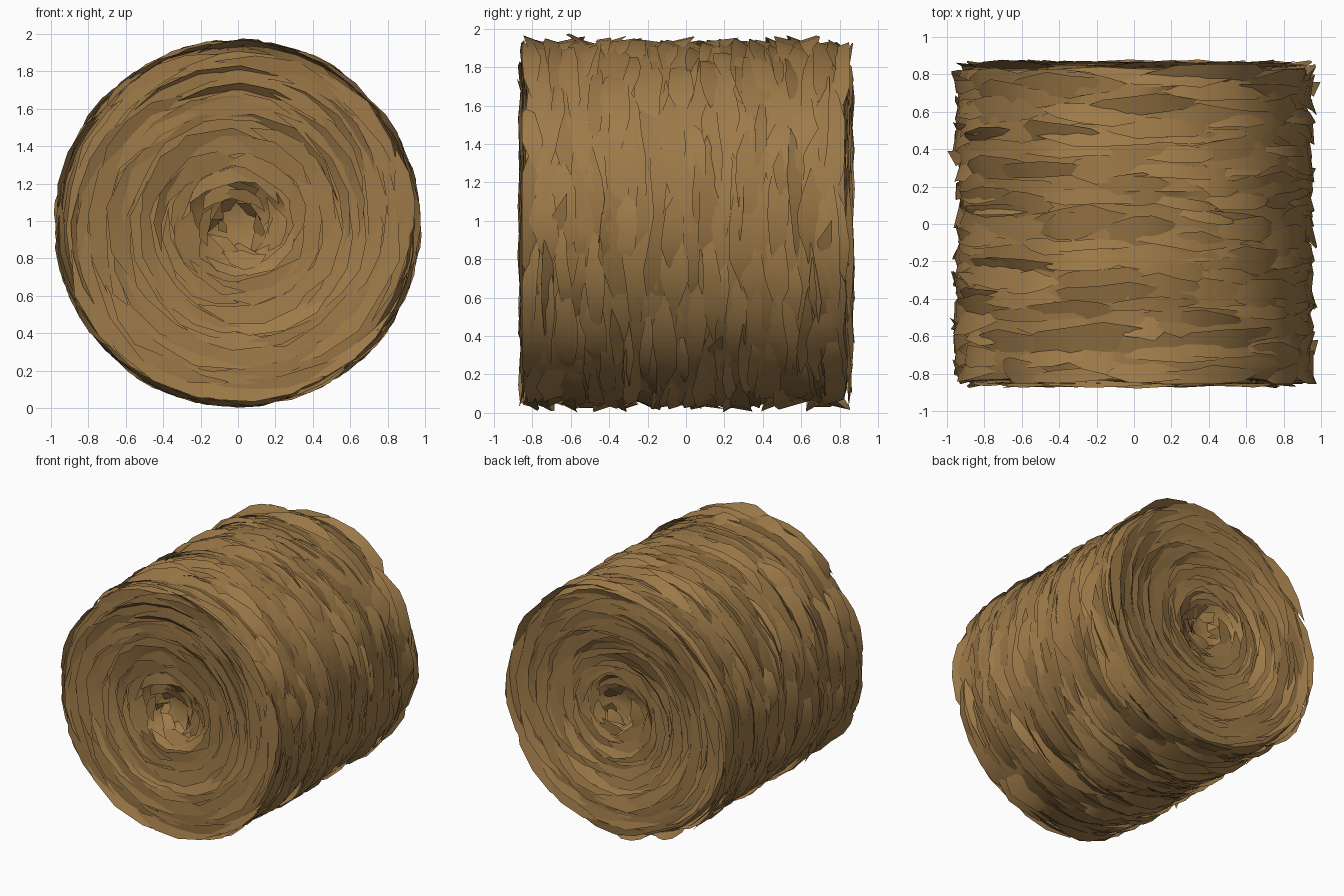
import bpy
import bmesh
import math
import random
from mathutils import Vector

random.seed(7)
rnd = random.uniform
RADIUS, HALF, CENTRE = 0.94, 0.83, 0.985

cube = bpy.data.objects.get("Cube")
if cube:
    bpy.data.objects.remove(cube, do_unlink=True)

straw_mat = bpy.data.materials.new("golden straw")
straw_mat.use_nodes = True
colour = (0.34, 0.195, 0.066, 1)
straw_mat.diffuse_color = colour
straw_mat.node_tree.nodes["Principled BSDF"].inputs["Base Color"].default_value = colour


def polar(angle, radius, y):
    """Point around the roll axis, which runs along y."""
    return Vector((radius * math.cos(angle), y, CENTRE + radius * math.sin(angle)))


def finish(bm, name, angle):
    mesh = bpy.data.meshes.new(name)
    bm.to_mesh(mesh)
    bm.free()
    mesh.materials.append(straw_mat)
    obj = bpy.data.objects.new(name, mesh)
    bpy.context.collection.objects.link(obj)
    bpy.ops.object.select_all(action="DESELECT")
    obj.select_set(True)
    bpy.context.view_layer.objects.active = obj
    bpy.ops.object.shade_smooth_by_angle(angle=math.radians(angle))
    return obj


def blade(bm, left_edge, right_edge, outward):
    """Strip between two edge paths, pointed at both ends."""
    left = [bm.verts.new(p) for p in left_edge]
    right = [bm.verts.new(p) for p in right_edge[1:-1]]
    right = [left[0]] + right + [left[-1]]
    for i in range(len(left) - 1):
        ring = [left[i], left[i + 1], right[i + 1], right[i]]
        face = bm.faces.new(list(dict.fromkeys(ring)))
        face.normal_update()
        if face.normal.dot(outward(face.calc_center_median())) < 0:
            face.normal_flip()


def away_from_axis(p):
    return Vector((p.x, 0, p.z - CENTRE))


# Solid roll: lathed profile with dished, stepped ends
end = [(0.1, HALF - 0.13), (0.2, HALF - 0.08), (0.27, HALF - 0.01),
       (0.45, HALF - 0.02), (0.65, HALF), (0.82, HALF + 0.01), (0.92, HALF)]
rows = 18
wall = [(RADIUS + (0.012 if i % 2 else -0.012), HALF * (1 - 2 * i / rows))
        for i in range(1, rows)]
profile = end + wall + [(r, -y) for r, y in reversed(end)]
sides = 28
bm = bmesh.new()
rings = []
for r, y in profile:
    rings.append([bm.verts.new(polar(math.tau * (k + rnd(-0.2, 0.2)) / sides,
                                     r + rnd(-0.012, 0.012), y + rnd(-0.012, 0.012)))
                  for k in range(sides)])
for a, b in zip(rings, rings[1:]):
    for k in range(sides):
        n = (k + 1) % sides
        bm.faces.new((a[k], a[n], b[n], b[k]))
bm.faces.new(rings[0])
bm.faces.new(rings[-1])
bmesh.ops.recalc_face_normals(bm, faces=bm.faces)
finish(bm, "rolled_bale_core", 40)

# Straw wrapped round the outside, each blade tipped like a shingle
bm = bmesh.new()
bands = 20
for band in range(bands):
    for k in range(15):
        start = math.tau * (k + rnd(0, 0.9)) / 15
        span = rnd(0.4, 0.95)
        y = HALF * (2 * (band + rnd(0.1, 0.9)) / bands - 1)
        width, drift = rnd(0.03, 0.085), rnd(-0.06, 0.06)
        tip, lift = rnd(-0.028, 0.028), rnd(0.0, 0.016)
        steps = 5
        left, right = [], []
        for i in range(steps + 1):
            t = i / steps
            bulge = math.sin(math.pi * t) ** 0.7 if 0 < t < 1 else 0
            a = start + span * t + rnd(-0.03, 0.03)
            base = RADIUS - 0.012 + (0.024 + lift) * bulge
            for path, side in ((left, 1), (right, -1)):
                edge = y + drift * (t - 0.5) + side * width * bulge * rnd(0.7, 1.2)
                edge = max(-HALF - 0.025, min(HALF + 0.025, edge))
                path.append(polar(a, base + side * tip * bulge, edge))
        blade(bm, left, right, away_from_axis)
finish(bm, "wrapped_straw", 35)

# Straw winding round both ends in loose spiral layers
bm = bmesh.new()
for face in (-1, 1):
    for layer in range(10):
        ring_radius = 0.17 + 0.079 * layer
        count = 5 + layer
        for k in range(count):
            start = math.tau * (k + rnd(0, 0.8)) / count
            span = rnd(0.75, 1.3) * min(1.5, 0.72 / ring_radius)
            radius = ring_radius + rnd(-0.03, 0.03)
            width, drift = rnd(0.025, 0.07), rnd(0.0, 0.07)
            tip = rnd(-0.006, 0.028)
            depth = HALF + 0.012 - 0.06 * max(0, 1 - ring_radius / 0.32)
            steps = 4
            left, right = [], []
            for i in range(steps + 1):
                t = i / steps
                bulge = math.sin(math.pi * t) if 0 < t < 1 else 0
                a = start + span * t
                for path, side in ((left, 1), (right, -1)):
                    r = min(0.955, radius + drift * t + side * width * bulge * rnd(0.7, 1.2))
                    path.append(polar(a, r, face * (depth + (0.01 + side * tip) * bulge)))
            blade(bm, left, right, lambda p: Vector((0, face, 0)))
finish(bm, "end_spiral_straw", 35)

# Ragged tufts in the hollow middle of each end
bm = bmesh.new()
for face in (-1, 1):
    for k in range(9):
        a = math.tau * k / 9 + rnd(-0.2, 0.2)
        r = rnd(0.1, 0.24)
        y = face * (HALF - 0.05)
        tips = [polar(a, r, y - face * 0.05), polar(a + rnd(0.5, 0.9), r, y + face * 0.04),
                polar(a + rnd(1.0, 1.5), r + rnd(-0.06, 0.06), y)]
        inner = [tips[0], polar(a + 0.6, r * 0.55, y - face * 0.04), tips[2]]
        blade(bm, tips, inner, lambda p: Vector((0, face, 0)))
finish(bm, "centre_tufts", 30)

# A few stray stalks breaking the outline
bm = bmesh.new()
for angle, y in ((2.82, -0.3), (0.16, -0.66), (-0.62, 0.15), (-2.4, -0.45),
                 (3.1, 0.35), (0.02, 0.72), (-2.1, 0.6)):
    root = polar(angle - 0.25, 0.93, y)
    tip = polar(angle, 0.998, y + 0.04)
    mid = polar(angle - 0.12, 0.965, y)
    shift = Vector((0, 0.04, 0))
    blade(bm, [root, mid + shift, tip], [root, mid - shift, tip], away_from_axis)
finish(bm, "stray_stalks", 30)
